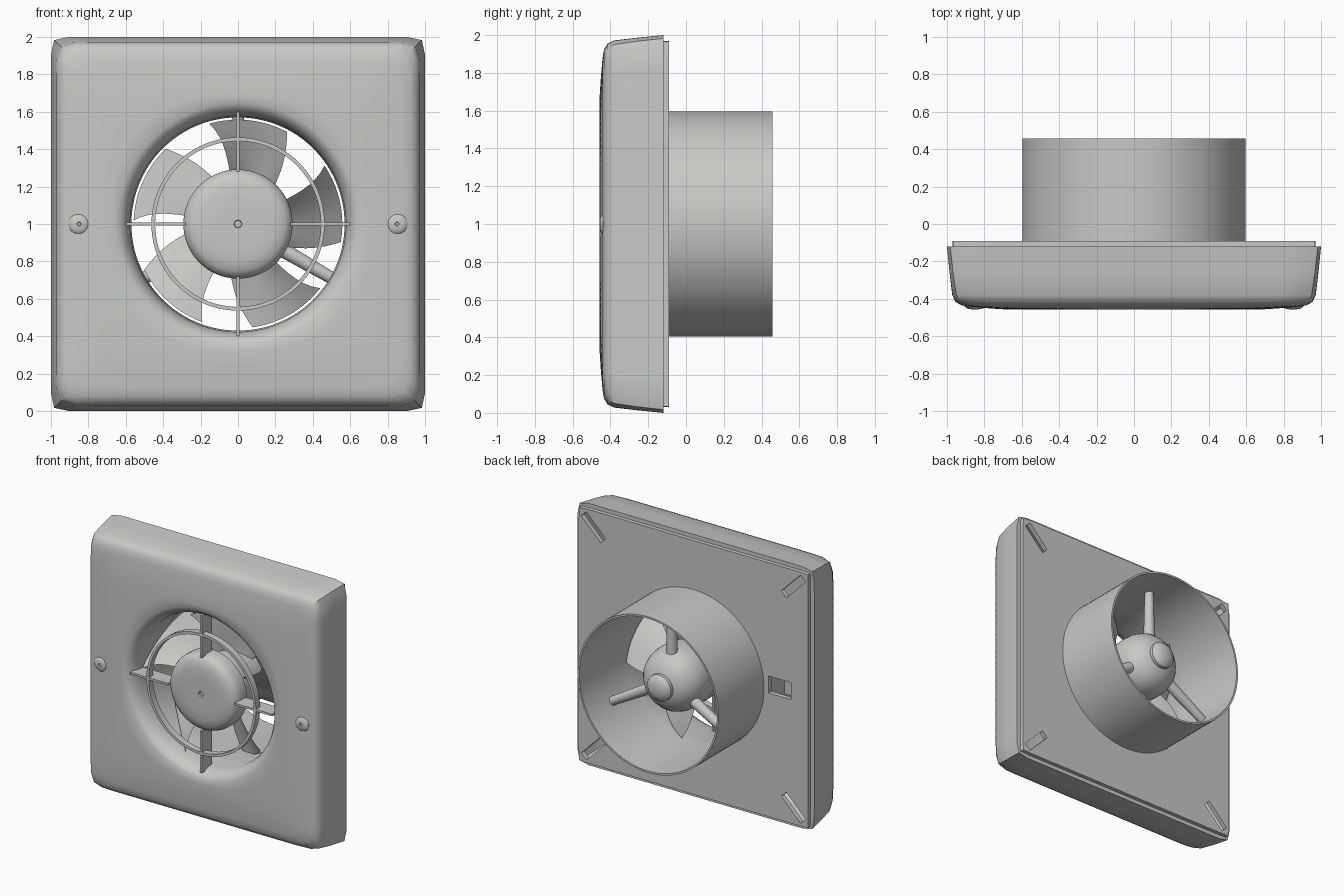
import bpy, bmesh, math
from mathutils import Matrix, Vector

cube = bpy.data.objects.get("Cube")
if cube:
    bpy.data.objects.remove(cube, do_unlink=True)

CENTRE = Vector((0, 0, 1))

plastic = bpy.data.materials.new("light grey plastic")
plastic.use_nodes = True
GREY = (0.58, 0.59, 0.565, 1)
plastic.diffuse_color = GREY
plastic.node_tree.nodes["Principled BSDF"].inputs["Base Color"].default_value = GREY


def finish(name, bm, angle=38):
    """Turn a bmesh into a shaded object."""
    bmesh.ops.remove_doubles(bm, verts=bm.verts, dist=0.0002)
    bmesh.ops.recalc_face_normals(bm, faces=bm.faces)
    mesh = bpy.data.meshes.new(name)
    bm.to_mesh(mesh)
    bm.free()
    mesh.materials.append(plastic)
    obj = bpy.data.objects.new(name, mesh)
    bpy.context.collection.objects.link(obj)
    shade(obj, angle)
    return obj


def shade(obj, angle=38):
    bpy.ops.object.select_all(action="DESELECT")
    obj.select_set(True)
    bpy.context.view_layer.objects.active = obj
    bpy.ops.object.shade_smooth_by_angle(angle=math.radians(angle))


def loft(name, rings, n=96, closed=False, centre=CENTRE):
    """Skin rings (half size, y, squareness) around the y axis; 2 is round."""
    bm = bmesh.new()
    loops = []
    for half, y, p in rings:
        loop = []
        for i in range(n):
            t = 2 * math.pi * i / n
            c, s = math.cos(t), math.sin(t)
            r = half / (abs(c) ** p + abs(s) ** p) ** (1 / p)
            loop.append(bm.verts.new(centre + Vector((r * c, y, r * s))))
        loops.append(loop)
    pairs = list(zip(loops, loops[1:]))
    if closed:
        pairs.append((loops[-1], loops[0]))
    for a, b in pairs:
        for i in range(n):
            j = (i + 1) % n
            bm.faces.new((a[i], a[j], b[j], b[i]))
    return finish(name, bm)


def lathe(name, profile, **options):
    return loft(name, [(r, y, 2) for r, y in profile], **options)


def box(name, size, location, turn=0):
    """Box turned about the y axis."""
    bm = bmesh.new()
    bmesh.ops.create_cube(bm, size=1)
    bm.transform(Matrix.Translation(location) @ Matrix.Rotation(-turn, 4, "Y")
                 @ Matrix.Diagonal((*size, 1)))
    return finish(name, bm)


# Front cover: squarish shell that blends into a round, rolled-in opening
loft("front_cover", [
    (0.965, -0.12, 40), (1.0, -0.12, 40), (0.986, -0.26, 36), (0.972, -0.38, 30),
    (0.955, -0.415, 24), (0.925, -0.434, 18), (0.88, -0.442, 14), (0.76, -0.452, 6),
    (0.68, -0.457, 2.6), (0.645, -0.453, 2), (0.615, -0.437, 2), (0.59, -0.40, 2),
    (0.577, -0.35, 2), (0.57, -0.12, 2)], n=128)

# Back plate with diagonal fixing slots and a cable entry
plate = loft("back_plate", [(0.58, -0.125, 2), (0.58, -0.09, 2),
                            (0.97, -0.09, 200), (0.97, -0.125, 200)], n=128, closed=True)
cutters = [box("cable_cutter", (0.19, 0.2, 0.13), (-0.73, -0.1, 1.04))]
for sx in (-1, 1):
    for sz in (-1, 1):
        cutters.append(box("slot_cutter", (0.23, 0.2, 0.06),
                           (sx * 0.845, -0.1, 1 + sz * 0.845), sx * sz * math.pi / 4))
for cutter in cutters:
    cutter.hide_render = True
    bpy.context.view_layer.objects.active = plate
    cut = plate.modifiers.new("cut", "BOOLEAN")
    cut.operation = "DIFFERENCE"
    cut.solver = "EXACT"
    cut.object = cutter
    bpy.ops.object.modifier_apply(modifier=cut.name)
    bpy.data.objects.remove(cutter, do_unlink=True)
shade(plate)

# Small sloped tray behind the cable entry
box("cable_tray", (0.09, 0.02, 0.13), (-0.78, -0.15, 1.04))

# Duct tube
lathe("duct_tube", [(0.596, -0.125), (0.596, 0.457), (0.582, 0.457), (0.572, -0.125)],
      closed=True)

# Grille: centre cap, ring and four deep ribs
lathe("grille_cap", [(0, -0.435), (0.018, -0.435), (0.021, -0.449), (0.13, -0.451),
                     (0.2, -0.448), (0.25, -0.438), (0.28, -0.415), (0.292, -0.38),
                     (0.292, -0.31), (0.28, -0.31), (0.27, -0.38), (0, -0.40)], n=64)
lathe("grille_ring", [(0.463, -0.445), (0.463, -0.395), (0.443, -0.395), (0.443, -0.445)],
      closed=True)
for i in range(4):
    a = i * math.pi / 2
    box("grille_rib", (0.32, 0.12, 0.016),
        (0.44 * math.cos(a), -0.385, 1 + 0.44 * math.sin(a)), a)

# Impeller hub and motor housing with rear bearing cap
lathe("impeller_hub", [(0, -0.29), (0.2, -0.29), (0.235, -0.26), (0.24, -0.03), (0, -0.03)],
      n=64)
lathe("motor_housing", [(0, -0.02), (0.235, -0.02), (0.242, 0.08), (0.236, 0.15),
                        (0.215, 0.21), (0.18, 0.255), (0.14, 0.285), (0.1, 0.30),
                        (0.1, 0.325), (0.08, 0.347), (0.045, 0.36), (0, 0.364)], n=64)

# Three struts holding the motor in the duct
for degrees in (90, -30, -150):
    a = math.radians(degrees)
    bm = bmesh.new()
    bmesh.ops.create_cone(bm, cap_ends=True, segments=20, radius1=0.042, radius2=0.033,
                          depth=0.4)
    out = Vector((math.cos(a), 0, math.sin(a)))
    bm.transform(Matrix.Translation(CENTRE + out * 0.378 + Vector((0, 0.17, 0)))
                 @ out.to_track_quat("Z", "Y").to_matrix().to_4x4())
    finish("motor_strut", bm)


# Five twisted, pitched blades
def blade(heading, across=10, along=8):
    bm = bmesh.new()
    grid = []
    for j in range(along + 1):
        v = j / along
        r = 0.22 + 0.338 * v
        lead = math.radians(14 + 7 * v ** 3)
        trail = math.radians(-42 + 19 * v)
        row = []
        for i in range(across + 1):
            t = trail + (lead - trail) * i / across
            y = -0.18 - (1.0 - 0.3 * v) * r * (t + 0.1) + 0.03 * math.cos(4 * t)
            row.append(bm.verts.new(CENTRE + Vector((r * math.cos(heading + t), y,
                                                     r * math.sin(heading + t)))))
        grid.append(row)
    for a, b in zip(grid, grid[1:]):
        for i in range(across):
            bm.faces.new((a[i], a[i + 1], b[i + 1], b[i]))
    bmesh.ops.solidify(bm, geom=bm.faces[:], thickness=0.012)
    finish("fan_blade", bm)


for k in range(5):
    blade(math.radians(85 + 72 * k))

# Domed cover screws with a dimple
for side in (-1, 1):
    lathe("cover_screw", [(0, -0.449), (0.009, -0.449), (0.011, -0.457), (0.03, -0.455),
                          (0.047, -0.45), (0.056, -0.44), (0.056, -0.41)],
          n=32, centre=Vector((side * 0.85, 0, 1)))
